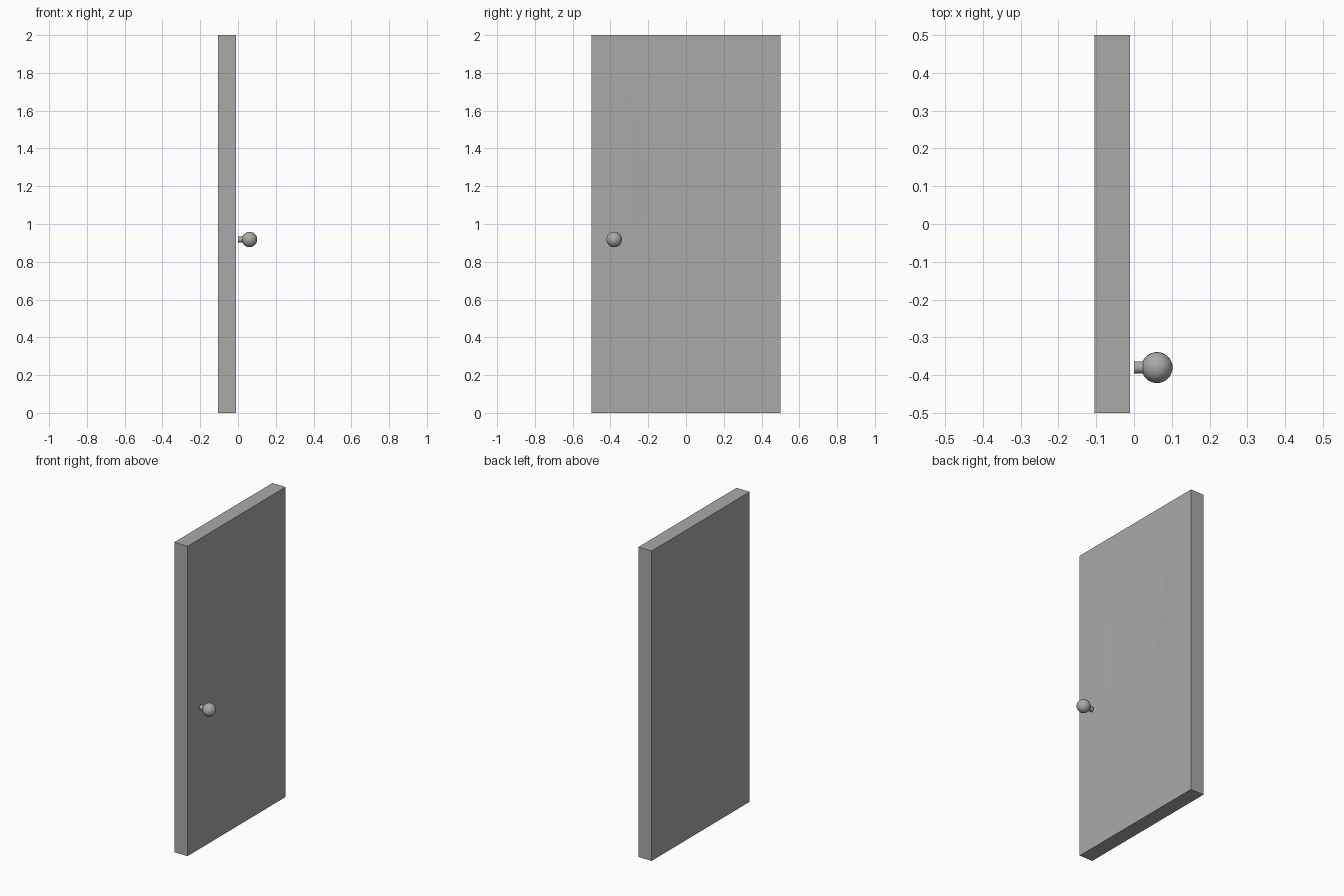
import bpy, bmesh
from math import pi

old = bpy.data.objects.get("Cube")
if old:
    bpy.data.objects.remove(old)

# Single grey colour
grey = bpy.data.materials.new("grey")
grey.use_nodes = True
colour = (0.4, 0.4, 0.4, 1)
grey.diffuse_color = colour
grey.node_tree.nodes["Principled BSDF"].inputs["Base Color"].default_value = colour

BACK, FRONT, HALF, TOP = -0.105, -0.01, 0.5, 2.0

# Door slab, with a very shallow dished face on the handle side
bm = bmesh.new()


def pair(x, half, z):
    return [bm.verts.new((x, side * half, z)) for side in (-1, 1)]


b0, b1 = pair(BACK, HALF, 0), pair(BACK, HALF, TOP)
f0, f1 = pair(FRONT, HALF, 0), pair(FRONT, HALF, TOP)
low = pair(FRONT - 0.003, 0.26, 0.16)
mid = pair(FRONT - 0.003, 0.26, 0.92)
high = pair(FRONT - 0.006, 0.18, 1.1)
crown = pair(FRONT - 0.0012, 0.32, 1.82)


def band(lower, upper):
    bm.faces.new((lower[0], lower[1], upper[1], upper[0]))


for lower, upper in ((f0, low), (low, mid), (mid, high), (high, crown),
                     (crown, f1), (f1, b1), (b1, b0), (b0, f0)):
    band(lower, upper)
for s in (0, 1):
    bm.faces.new((b0[s], f0[s], f1[s], b1[s]))
    bm.faces.new((f0[s], low[s], mid[s]))
    bm.faces.new((f0[s], mid[s], f1[s]))
    bm.faces.new((mid[s], high[s], crown[s]))
    bm.faces.new((mid[s], crown[s], f1[s]))
bmesh.ops.recalc_face_normals(bm, faces=bm.faces)
mesh = bpy.data.meshes.new("door_slab")
bm.to_mesh(mesh)
bm.free()
mesh.materials.append(grey)
slab = bpy.data.objects.new("door_slab", mesh)
bpy.context.collection.objects.link(slab)


def finish(name):
    part = bpy.context.object
    part.name = name
    part.data.materials.append(grey)
    bpy.ops.object.shade_smooth_by_angle()


# Round knob on a short stem
KNOB_Y, KNOB_Z = -0.38, 0.918
bpy.ops.mesh.primitive_uv_sphere_add(segments=32, ring_count=16, radius=0.041,
                                     location=(0.061, KNOB_Y, KNOB_Z))
finish("knob")
bpy.ops.mesh.primitive_cylinder_add(vertices=32, radius=0.016, depth=0.04,
                                    location=(0.02, KNOB_Y, KNOB_Z),
                                    rotation=(0, pi / 2, 0))
finish("knob_stem")
